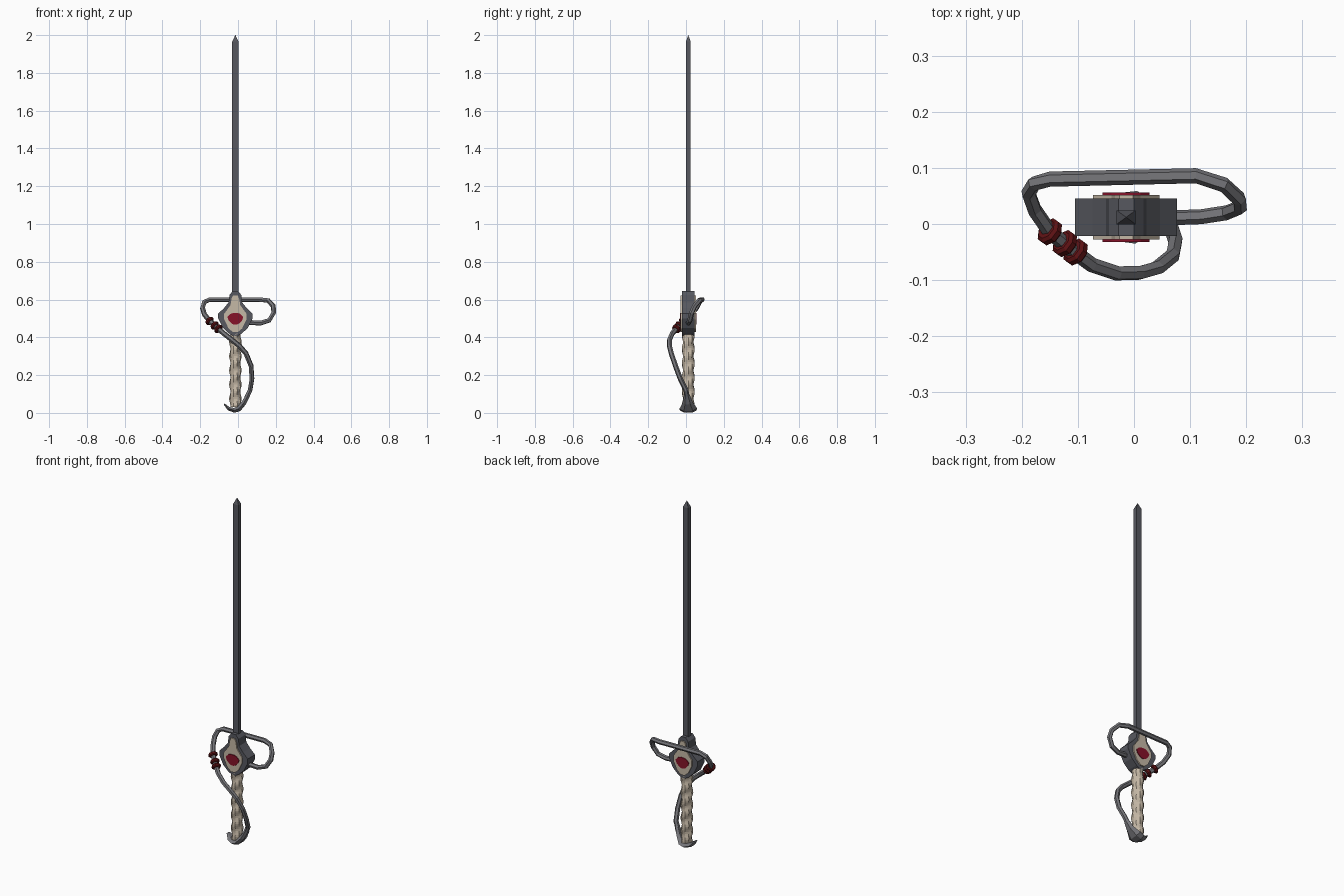
import bpy, bmesh, math
from mathutils import Vector

if "Cube" in bpy.data.objects:
    bpy.data.objects.remove(bpy.data.objects["Cube"])

CX, CY = -0.014, 0.012   # blade axis


def mat(name, c):
    m = bpy.data.materials.new(name)
    m.diffuse_color = (*c, 1)
    m.use_nodes = True
    m.node_tree.nodes["Principled BSDF"].inputs["Base Color"].default_value = m.diffuse_color
    return m


STEEL = mat("light_steel", (0.18, 0.18, 0.195))
DARK = mat("dark_steel", (0.095, 0.098, 0.115))
BONE = mat("bone", (0.56, 0.48, 0.38))
GEM = mat("crimson_gem", (0.24, 0.006, 0.022))
BEAD = mat("dark_red", (0.11, 0.006, 0.007))


def loft(name, rings, material):
    """Skin a list of equal-length point rings and cap both ends."""
    bm = bmesh.new()
    vs = [[bm.verts.new(p) for p in r] for r in rings]
    n = len(vs[0])
    for a, b in zip(vs, vs[1:]):
        for i in range(n):
            bm.faces.new((a[i], a[(i + 1) % n], b[(i + 1) % n], b[i]))
    bm.faces.new(vs[0][::-1])
    bm.faces.new(vs[-1])
    bmesh.ops.recalc_face_normals(bm, faces=bm.faces)
    me = bpy.data.meshes.new(name)
    bm.to_mesh(me)
    bm.free()
    me.materials.append(material)
    ob = bpy.data.objects.new(name, me)
    bpy.context.collection.objects.link(ob)
    return ob


def sweep(name, pts, radii, material, sides=6):
    """Tube along points; radii are (across, along up-ish) pairs."""
    pts = [Vector(p) for p in pts]
    rings, u = [], Vector((0, 1, 0))
    for i, p in enumerate(pts):
        t = (pts[min(i + 1, len(pts) - 1)] - pts[max(i - 1, 0)]).normalized()
        u = (u - t * u.dot(t)).normalized()
        v = t.cross(u)
        a, b = radii[i]
        rings.append([p + u * a * math.cos(k * math.tau / sides)
                      + v * b * math.sin(k * math.tau / sides) for k in range(sides)])
    return loft(name, rings, material)


def plate(name, half, y0, y1, material, bevel=1.0, zc=0.51):
    """Symmetric outline in x/z extruded in y; outer faces may shrink."""
    pts = half + [(-x, z) for x, z in reversed(half) if x > 0]
    d = (y1 - y0) * 0.3
    spec = [(y0, bevel), (y0 + d, 1), (y1 - d, 1), (y1, bevel)] if bevel < 1 else [(y0, 1), (y1, 1)]
    return loft(name, [[(CX + x * s, y, zc + (z - zc) * s) for x, z in pts] for y, s in spec], material)


# blade with pyramid tip
def rect(z, s=1):
    return [(CX + x * s, CY + y * s, z) for x, y in
            ((-.017, -.0125), (.017, -.0125), (.017, .0125), (-.017, .0125))]


loft("blade", [rect(0.55), rect(1.965), rect(2.0, 0.03)], DARK)

# guard block
plate("guard", [(0.014, 0.645), (0.031, 0.625), (0.036, 0.585), (0.06, 0.555), (0.091, 0.525),
                (0.091, 0.50), (0.066, 0.45), (0.034, 0.42), (0.012, 0.408)], CY - 0.033, CY + 0.033, DARK)

# bone plates and gems on both faces
bone_half = [(0.012, 0.622), (0.02, 0.605), (0.026, 0.57), (0.059, 0.525),
             (0.059, 0.495), (0.036, 0.447), (0.012, 0.427)]
gem_half = [(0.012, 0.529), (0.026, 0.524), (0.042, 0.508), (0.036, 0.49), (0.02, 0.473), (0.006, 0.467)]
for side, s in (("front", -1), ("back", 1)):
    plate(side + "_bone_plate", bone_half, CY + s * 0.030, CY + s * 0.040, BONE)
    plate(side + "_gem", gem_half, CY + s * 0.037, CY + s * 0.044, GEM)

# twisted grip
rings = []
for i in range(37):
    z = 0.03 + 0.39 * i / 36
    ring = []
    for k in range(10):
        a = k * math.tau / 10
        r = 0.0295 + 0.0035 * math.cos(2 * a - z * math.tau / 0.075)
        ring.append((CX + r * math.cos(a), CY + r * 1.06 * math.sin(a), z))
    rings.append(ring)
loft("grip", rings, BONE)

# pommel cap: flared hook under the grip
sweep("pommel", [(-0.073, CY, 0.052), (-0.05, CY, 0.030), (-0.02, CY, 0.022), (0.004, CY, 0.030),
                 (0.032, CY - 0.003, 0.058), (0.055, CY - 0.008, 0.098)],
      [(0.012, 0.004), (0.034, 0.010), (0.044, 0.013), (0.047, 0.016), (0.028, 0.014), (0.014, 0.013)],
      STEEL)

# knuckle bow and guard loop in one tube
bow = [(0.04, 0.008, 0.07), (0.064, 0.0, 0.12), (0.074, -0.03, 0.18), (0.069, -0.056, 0.25),
       (0.042, -0.078, 0.315), (0.01, -0.087, 0.352), (-0.03, -0.088, 0.385), (-0.075, -0.073, 0.42),
       (-0.106, -0.05, 0.447), (-0.15, -0.014, 0.487), (-0.177, 0.025, 0.52), (-0.188, 0.055, 0.555),
       (-0.178, 0.072, 0.587), (-0.15, 0.080, 0.60), (0.11, 0.086, 0.60), (0.16, 0.07, 0.595),
       (0.187, 0.045, 0.565), (0.189, 0.03, 0.53), (0.165, 0.02, 0.49), (0.12, 0.013, 0.475),
       (0.04, 0.01, 0.48)]
sweep("knuckle_bow", bow, [(0.0135, 0.0135)] * len(bow), STEEL)

# three red beads on the bow
a, b = Vector((-0.104, -0.05, 0.445)), Vector((-0.150, -0.014, 0.487))
t = (b - a).normalized()
for i, f in enumerate((0.0, 0.42, 1.0)):
    c = a.lerp(b, f)
    sweep(f"bead_{i + 1}", [c - t * 0.010, c - t * 0.005, c + t * 0.005, c + t * 0.010],
          [(0.019, 0.019), (0.025, 0.025), (0.025, 0.025), (0.019, 0.019)], BEAD, 8)

# stand the lowest point on z = 0
low = min(v.co.z for o in bpy.data.objects for v in o.data.vertices)
for v in bpy.data.objects["pommel"].data.vertices:
    v.co.z -= low * max(0, 1 - v.co.z / 0.1)
